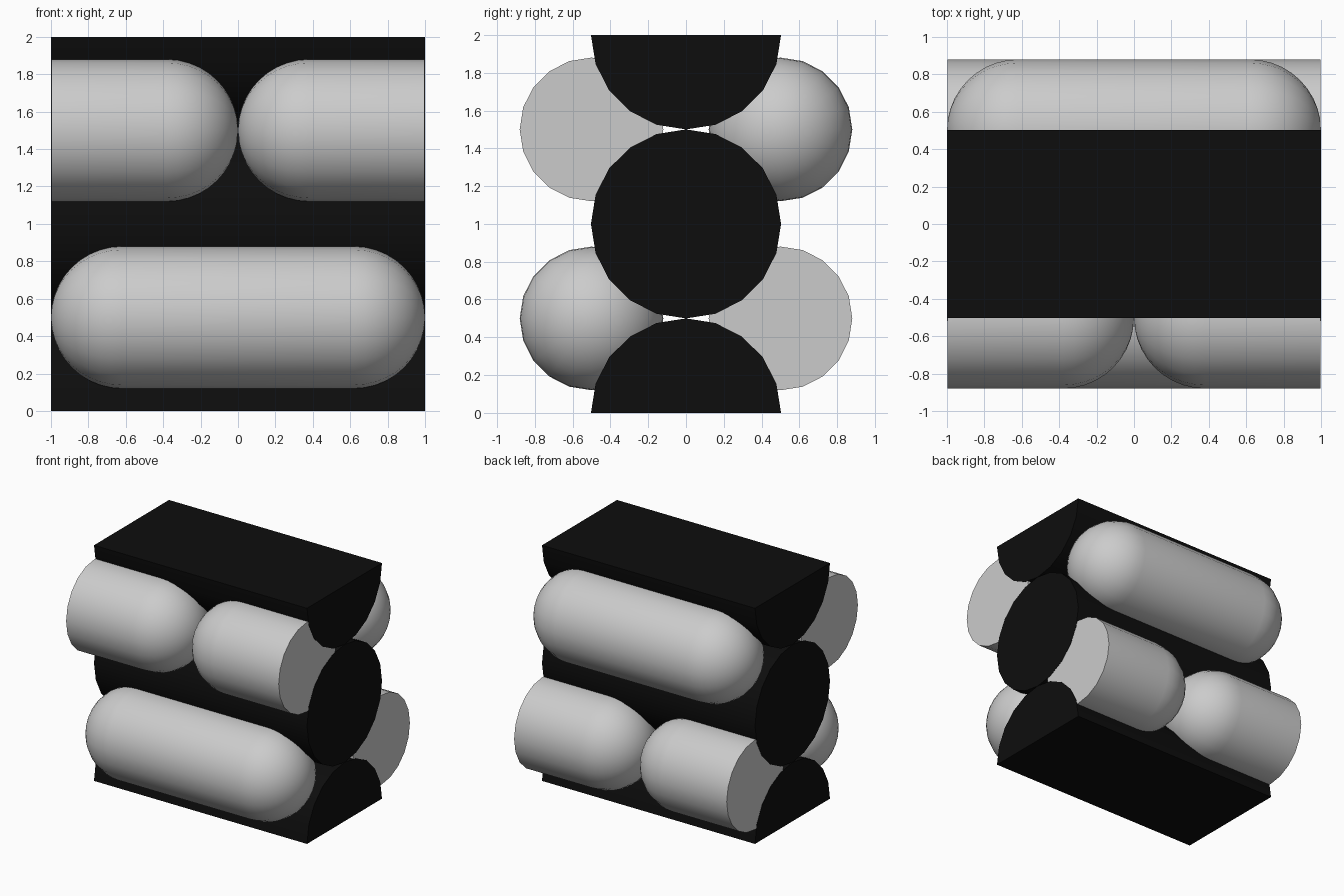
import bpy
import bmesh
from math import cos, sin, pi, radians

SIDES = 20
CORE_R = 0.503      # dark rollers
PILL_R = 0.38       # grey capsules

cube = bpy.data.objects.get("Cube")
if cube:
    bpy.data.objects.remove(cube, do_unlink=True)


def make_material(name, value):
    mat = bpy.data.materials.new(name)
    mat.use_nodes = True
    color = (value, value, value, 1)
    mat.diffuse_color = color
    bsdf = next(n for n in mat.node_tree.nodes if n.type == 'BSDF_PRINCIPLED')
    bsdf.inputs["Base Color"].default_value = color
    return mat


black = make_material("matte black", 0.004)
grey = make_material("light grey", 0.6)


def finish(name, bm, mat):
    bmesh.ops.recalc_face_normals(bm, faces=bm.faces)
    mesh = bpy.data.meshes.new(name)
    bm.to_mesh(mesh)
    bm.free()
    mesh.materials.append(mat)
    mesh.shade_smooth()
    mesh.set_sharp_from_angle(angle=radians(30))
    obj = bpy.data.objects.new(name, mesh)
    bpy.context.collection.objects.link(obj)
    return obj


def roller(name, z, first, last):
    """Prism along x whose section is an arc of a circle, counted in sides."""
    bm = bmesh.new()
    ring = []
    for i in range(first, last + 1):
        a = 2 * pi * i / SIDES
        ring.append(bm.verts.new((-1, CORE_R * cos(a), z + 0.5 * sin(a))))
    face = bm.faces.new(ring)
    new = bmesh.ops.extrude_face_region(bm, geom=[face], use_keep_orig=True)["geom"]
    moved = [v for v in new if isinstance(v, bmesh.types.BMVert)]
    bmesh.ops.translate(bm, verts=moved, vec=(2, 0, 0))
    finish(name, bm, black)


def end_profile(x, direction, domed, steps=10):
    """Points from the axis out to the full radius at one end of a capsule."""
    if not domed:
        return [(x, 0), (x, PILL_R)]
    centre = x - direction * PILL_R
    return [(centre + direction * PILL_R * cos(pi / 2 * i / steps),
             PILL_R * sin(pi / 2 * i / steps)) for i in range(steps + 1)]


def capsule(name, x0, x1, y, z, dome0=True, dome1=True):
    """Profile spun about the x axis, each end domed or cut flat."""
    bm = bmesh.new()
    points = end_profile(x0, -1, dome0) + end_profile(x1, 1, dome1)[::-1]
    verts = [bm.verts.new((px, r, 0)) for px, r in points]
    edges = [bm.edges.new(pair) for pair in zip(verts, verts[1:])]
    bmesh.ops.spin(bm, geom=verts + edges, axis=(1, 0, 0), cent=(0, 0, 0),
                   angle=2 * pi, steps=SIDES)
    bmesh.ops.remove_doubles(bm, verts=bm.verts, dist=0.0005)
    obj = finish(name, bm, grey)
    obj.location = (0, y, z)


# Dark core: a full roller between two half rollers
roller("core_bottom", 0, 0, SIDES // 2)
roller("core_middle", 1, 0, SIDES - 1)
roller("core_top", 2, SIDES // 2, SIDES)

# Whole capsules low in front and high behind, split pairs opposite them
FLAT_X = 0.998
for side, y, whole_z, split_z in (("front", -0.5, 0.5, 1.5), ("back", 0.5, 1.5, 0.5)):
    capsule(side + "_capsule", -1, 1, y, whole_z)
    capsule(side + "_right_half_capsule", -FLAT_X, 0, y, split_z, dome0=False)
    capsule(side + "_left_half_capsule", 0, FLAT_X, y, split_z, dome1=False)
